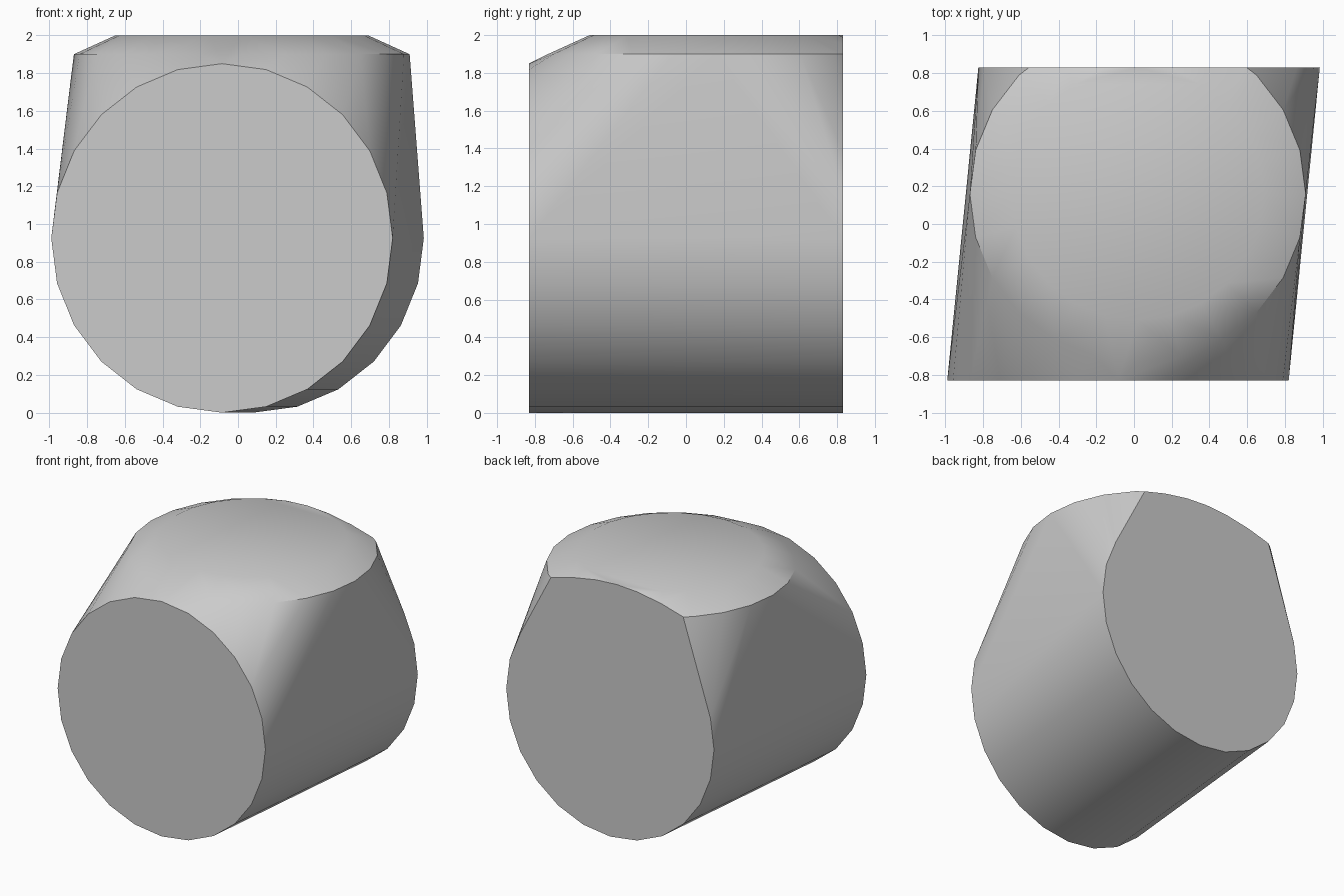
import bpy, bmesh, math
from mathutils import Matrix, Vector

cube = bpy.data.objects.get("Cube")
if cube:
    bpy.data.objects.remove(cube, do_unlink=True)

DEPTH = 0.83    # half length of the body along y
SIDES = 24

# Plain grey material
grey = bpy.data.materials.new("plain grey")
grey.use_nodes = True
colour = (0.6, 0.6, 0.6, 1)
grey.diffuse_color = colour
grey.node_tree.nodes["Principled BSDF"].inputs["Base Color"].default_value = colour

bm = bmesh.new()

# Shallow bevelled disc on top, trimmed flush with the back
bmesh.ops.create_cone(bm, cap_ends=True, segments=SIDES, radius1=0.89, radius2=0.67,
                      depth=0.1, matrix=Matrix.Translation((0.02, 0.16, 1.95)))
bmesh.ops.bisect_plane(bm, geom=bm.verts[:] + bm.edges[:] + bm.faces[:],
                       plane_co=Vector((0, DEPTH, 0)), plane_no=Vector((0, 1, 0)),
                       clear_outer=True)

# Round ends of the slanted barrel
for cx, y in ((-0.085, -DEPTH), (0.08, DEPTH)):
    for i in range(SIDES):
        a = math.tau * i / SIDES
        bm.verts.new((cx + 0.905 * math.cos(a), y, 0.925 + 0.925 * math.sin(a)))

# Stretch one skin over disc and barrel
bmesh.ops.delete(bm, geom=bm.faces[:], context='FACES_ONLY')
hull = bmesh.ops.convex_hull(bm, input=bm.verts[:], use_existing_faces=False)
unused = [v for v in bm.verts if not v.link_faces]
bmesh.ops.delete(bm, geom=unused, context='VERTS')
loose = [e for e in bm.edges if not e.link_faces]
bmesh.ops.delete(bm, geom=loose, context='EDGES')
bmesh.ops.dissolve_limit(bm, angle_limit=math.radians(0.5), verts=bm.verts[:], edges=bm.edges[:])
bmesh.ops.recalc_face_normals(bm, faces=bm.faces[:])

mesh = bpy.data.meshes.new("rounded_body")
bm.to_mesh(mesh)
bm.free()
mesh.materials.append(grey)
body = bpy.data.objects.new("rounded_body", mesh)
bpy.context.collection.objects.link(body)

# Smooth sides with crisp end caps
bpy.context.view_layer.objects.active = body
body.select_set(True)
bpy.ops.object.shade_smooth_by_angle(angle=math.radians(32))
